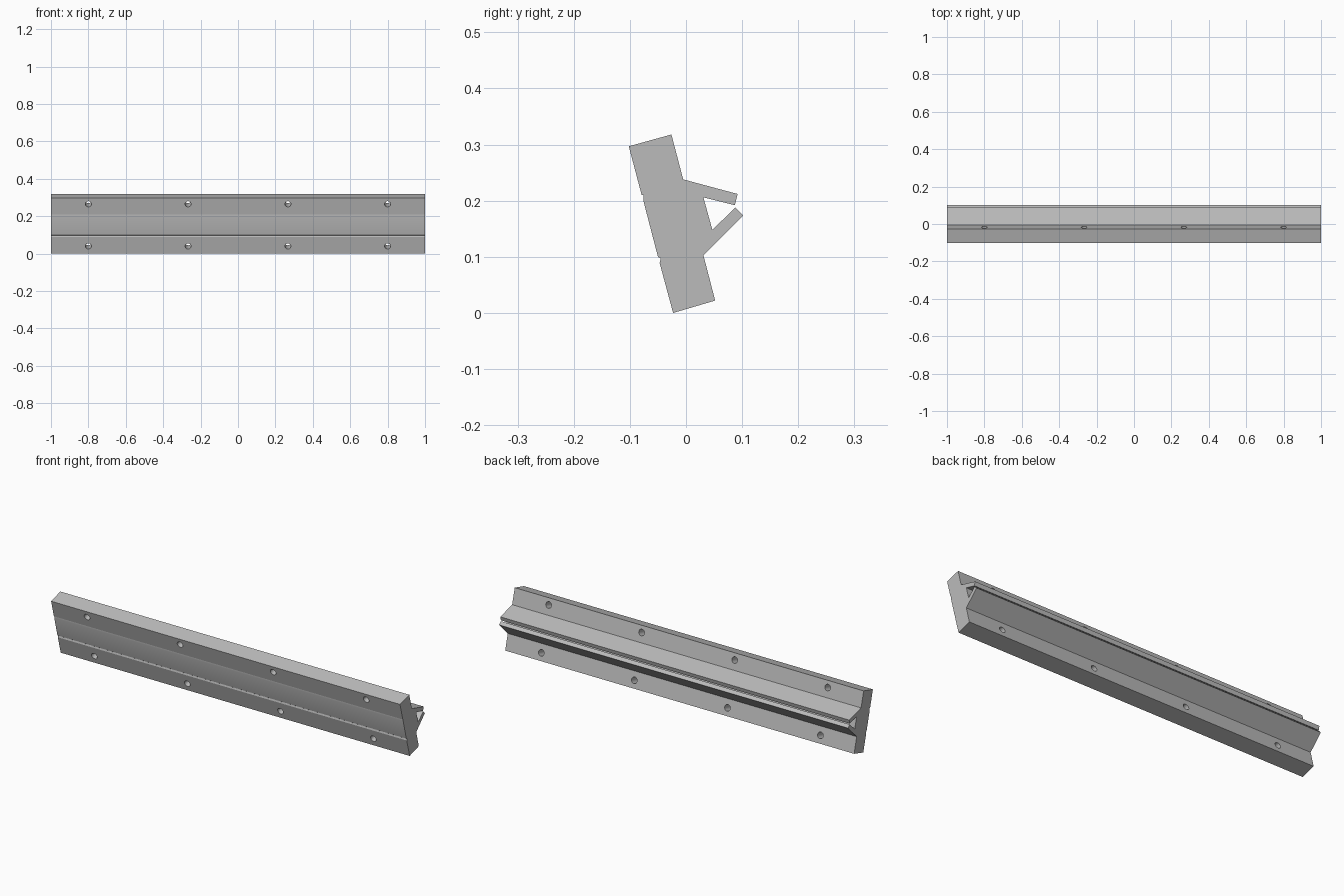
import bpy, bmesh, math
from mathutils import Matrix, Vector

cube = bpy.data.objects.get("Cube")
if cube:
    bpy.data.objects.remove(cube, do_unlink=True)

HALF = 1.0
TILT = math.radians(15)

grey = bpy.data.materials.new("mid grey")
grey.use_nodes = True
colour = (0.5, 0.5, 0.5, 1)
grey.diffuse_color = colour
grey.node_tree.nodes["Principled BSDF"].inputs["Base Color"].default_value = colour


def add_object(name, bm):
    bmesh.ops.recalc_face_normals(bm, faces=bm.faces)
    mesh = bpy.data.meshes.new(name)
    bm.to_mesh(mesh)
    bm.free()
    mesh.materials.append(grey)
    obj = bpy.data.objects.new(name, mesh)
    bpy.context.collection.objects.link(obj)
    return obj


# Rail section in (y, z): leaning slab, two rear fins, two shallow front grooves
section = [
    (-0.023, 0.0), (0.052, 0.022), (0.031, 0.103),
    (0.102, 0.174), (0.088, 0.188), (0.047, 0.148),
    (0.031, 0.206), (0.087, 0.192), (0.092, 0.212),
    (-0.005, 0.238), (-0.026, 0.318), (-0.102, 0.297),
    (-0.079, 0.21), (-0.076, 0.21), (-0.076, 0.2),
    (-0.05, 0.1), (-0.045, 0.097), (-0.047, 0.089),
]
bm = bmesh.new()
end = bm.faces.new([bm.verts.new((-HALF, y, z)) for y, z in section])
side = bmesh.ops.extrude_face_region(bm, geom=[end])["geom"]
bmesh.ops.translate(bm, vec=(2 * HALF, 0, 0),
                    verts=[v for v in side if isinstance(v, bmesh.types.BMVert)])
rail = add_object("mounting_rail", bm)

# Screw holes drilled square through the slab, in two rows
bm = bmesh.new()
turn = Matrix.Rotation(TILT - math.pi / 2, 4, "X")
for y, z in ((-0.056, 0.275), (0.004, 0.05)):
    for x in (-0.8, -0.267, 0.267, 0.8):
        place = Matrix.Translation(Vector((x, y, z))) @ turn
        bmesh.ops.create_cone(bm, cap_ends=True, segments=24, radius1=0.016,
                              radius2=0.016, depth=0.12, matrix=place)
cutter = add_object("hole_cutter", bm)
cutter.hide_render = True

# Cut the holes, then drop the cutter
cut = rail.modifiers.new("screw_holes", "BOOLEAN")
cut.operation = "DIFFERENCE"
cut.solver = "EXACT"
cut.object = cutter
bpy.context.view_layer.objects.active = rail
rail.select_set(True)
bpy.ops.object.modifier_apply(modifier=cut.name)
bpy.data.objects.remove(cutter, do_unlink=True)

# Smooth hole walls, crisp rail edges
bpy.ops.object.shade_smooth_by_angle(angle=math.radians(20))
